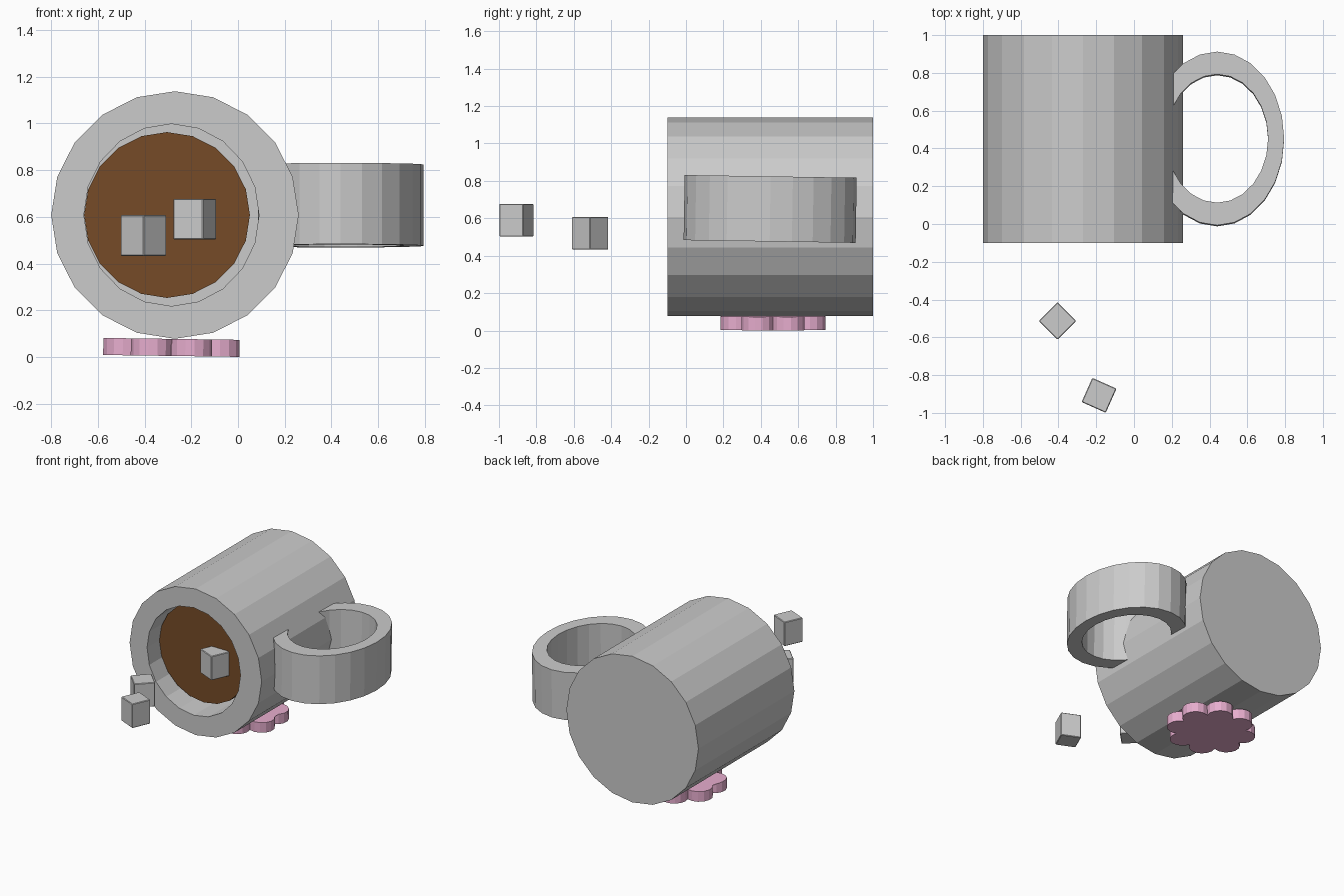
import bpy
import bmesh
from math import sin, cos, pi, radians
from mathutils import Vector

default = bpy.data.objects.get("Cube")
if default:
    bpy.data.objects.remove(default, do_unlink=True)


def material(name, color):
    mat = bpy.data.materials.new(name)
    mat.use_nodes = True
    mat.diffuse_color = (*color, 1)
    mat.node_tree.nodes["Principled BSDF"].inputs["Base Color"].default_value = (*color, 1)
    return mat


def finish(bm, name, mat=None):
    bmesh.ops.recalc_face_normals(bm, faces=bm.faces)
    mesh = bpy.data.meshes.new(name)
    bm.to_mesh(mesh)
    bm.free()
    obj = bpy.data.objects.new(name, mesh)
    bpy.context.collection.objects.link(obj)
    if mat:
        mesh.materials.append(mat)
    return obj


def ellipse(rx, ry, sides):
    return [(rx * cos(2 * pi * k / sides), ry * sin(2 * pi * k / sides)) for k in range(sides)]


def loft(name, rings, capped=True, mat=None):
    """Skin a list of equal-length point rings; cap the ends or close the loop."""
    bm = bmesh.new()
    loops = [[bm.verts.new(p) for p in ring] for ring in rings]
    pairs = list(zip(loops, loops[1:]))
    if not capped:
        pairs.append((loops[-1], loops[0]))
    for a, b in pairs:
        for k in range(len(a)):
            n = (k + 1) % len(a)
            bm.faces.new((a[k], a[n], b[n], b[k]))
    if capped:
        bm.faces.new(loops[0])
        bm.faces.new(loops[-1])
    return finish(bm, name, mat)


AXIS_Z = 0.608


def ring_y(y, cx, rx, rz):
    return [(cx + u, y, AXIS_Z + v) for u, v in ellipse(rx, rz, 20)]


# Mug body lying on its side, open towards the front
loft("mug_body", [
    ring_y(1.0, -0.27, 0.53, 0.53),
    ring_y(-0.1, -0.27, 0.53, 0.53),
    ring_y(-0.1, -0.285, 0.375, 0.39),
    ring_y(0.9, -0.285, 0.375, 0.39),
])

# Coffee inside the mug
brown = material("coffee_brown", (0.18, 0.07, 0.02))
loft("coffee", [ring_y(y, -0.304, 0.355, 0.355) for y in (0.04, 0.88)], mat=brown)


# Handle: a broad oval band sunk into the mug wall
def band(rx, ry, z):
    return [(u, v, z) for u, v in ellipse(rx, ry, 24)]


half = 0.174
handle = loft("handle", [
    band(0.355, 0.46, -half), band(0.355, 0.46, half),
    band(0.27, 0.34, half), band(0.27, 0.34, -half),
], capped=False)
handle.location = (0.44, 0.45, 0.65)
handle.rotation_euler.x = radians(-0.9)

# Flower base: eight half-round petals
pink = material("petal_pink", (0.8, 0.42, 0.62))
outline = []
for petal in range(8):
    a = (petal + 0.5) * pi / 4
    for step in range(8):
        b = a - pi / 2 + pi * step / 7
        outline.append(Vector((0.22 * cos(a) + 0.09 * cos(b),
                               0.21 * sin(a) + 0.088 * sin(b), 0)))
flower = loft("flower_base", [[p + Vector((0, 0, z)) for p in outline]
                              for z in (-0.0365, 0.0365)], mat=pink)
flower.location = (-0.285, 0.465, 0.041)
flower.rotation_euler.y = radians(0.8)


# Sugar cubes: two floating in front, one in the coffee
def sugar_cube(name, location, turn):
    bm = bmesh.new()
    bmesh.ops.create_cube(bm, size=1)
    bmesh.ops.scale(bm, vec=(0.14, 0.14, 0.175), verts=bm.verts)
    bmesh.ops.bevel(bm, geom=bm.edges[:], offset=0.004, segments=1, affect='EDGES')
    obj = finish(bm, name)
    obj.location = location
    obj.rotation_euler.z = radians(turn)


sugar_cube("sugar_cube_middle", (-0.405, -0.513, 0.52), 45)
sugar_cube("sugar_cube_front", (-0.185, -0.907, 0.59), -24)
sugar_cube("sugar_cube_in_coffee", (-0.185, 0.0, 0.59), -24)
